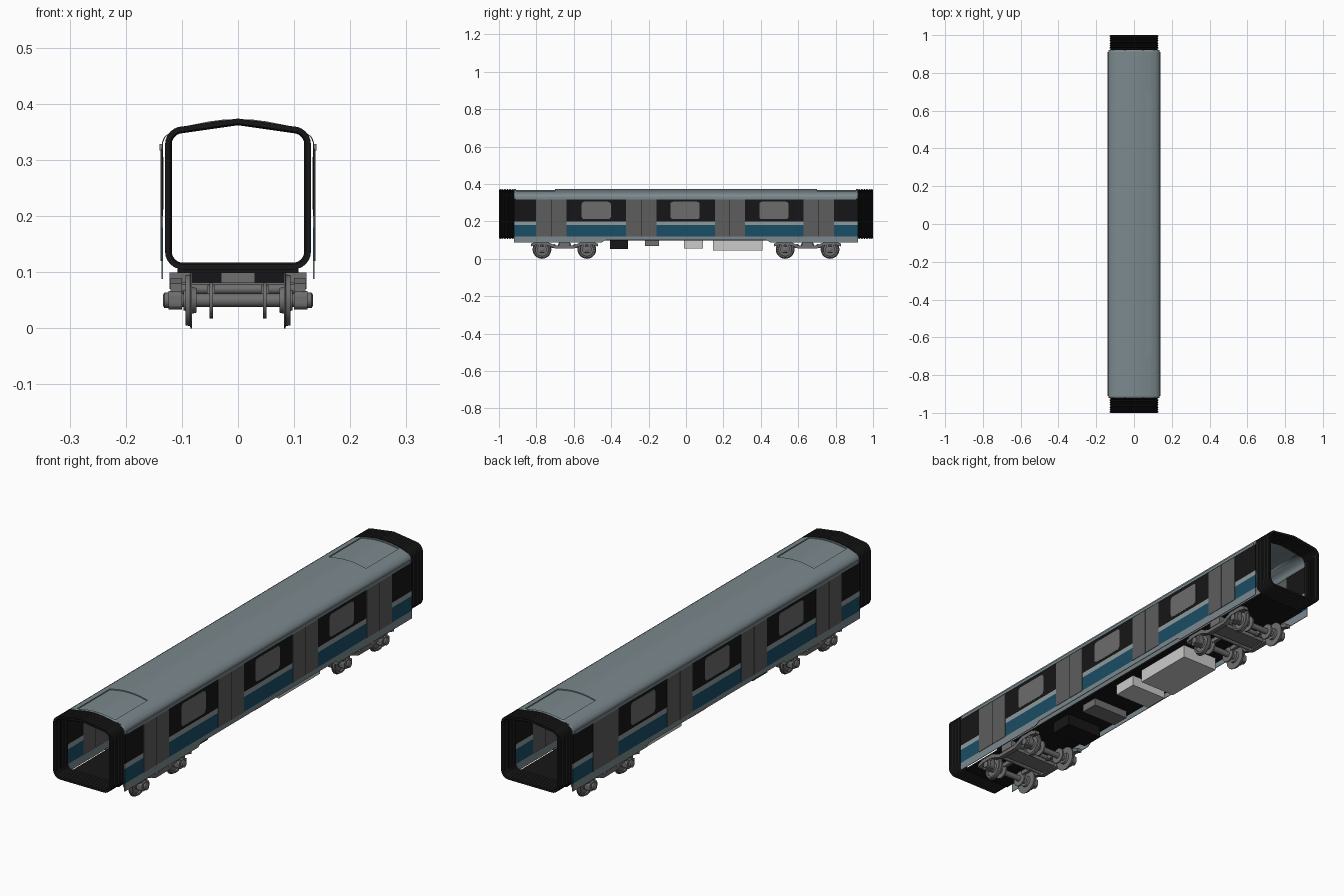
import bpy, bmesh, math

if "Cube" in bpy.data.objects:
    bpy.data.objects.remove(bpy.data.objects["Cube"])


def mat(name, r, g, b):
    m = bpy.data.materials.new(name)
    m.diffuse_color = (r, g, b, 1)
    m.use_nodes = True
    m.node_tree.nodes["Principled BSDF"].inputs["Base Color"].default_value = m.diffuse_color
    return m


SHELL = mat("shell_grey", 0.20, 0.25, 0.27)
BLUE = mat("band_blue", 0.01, 0.075, 0.13)
BLACK = mat("black", 0.008, 0.008, 0.009)
STRIPE = mat("stripe_grey", 0.27, 0.32, 0.34)
DOOR = mat("door_grey", 0.11, 0.11, 0.11)
GLASS = mat("window_grey", 0.15, 0.15, 0.15)
STEEL = mat("steel", 0.16, 0.16, 0.16)
LIGHT = mat("light_grey", 0.55, 0.55, 0.55)


def finish(name, bm, m, smooth=False):
    bmesh.ops.recalc_face_normals(bm, faces=bm.faces)
    me = bpy.data.meshes.new(name)
    bm.to_mesh(me)
    bm.free()
    ob = bpy.data.objects.new(name, me)
    bpy.context.collection.objects.link(ob)
    me.materials.append(m)
    if smooth:
        bpy.ops.object.select_all(action='DESELECT')
        ob.select_set(True)
        bpy.context.view_layer.objects.active = ob
        bpy.ops.object.shade_smooth_by_angle(angle=math.radians(35))
    return ob


def loft(name, rings, m, closed=True, caps=True, torus=False, smooth=False):
    bm = bmesh.new()
    vs = [[bm.verts.new(p) for p in r] for r in rings]
    n = len(rings[0])
    for a, b in zip(vs, vs[1:] + ([vs[0]] if torus else [])):
        for i in range(n if closed else n - 1):
            j = (i + 1) % n
            bm.faces.new((a[i], a[j], b[j], b[i]))
    if caps and closed and not torus:
        bm.faces.new(vs[0])
        bm.faces.new(vs[-1])
    return finish(name, bm, m, smooth)


def prism(name, pts, x0, x1, m):
    # (y, z) polygon extruded along x
    return loft(name, [[(x, y, z) for y, z in pts] for x in (x0, x1)], m)


def box(name, x0, x1, y0, y1, z0, z1, m):
    return prism(name, [(y0, z0), (y1, z0), (y1, z1), (y0, z1)], x0, x1, m)


def lathe(name, prof, y, z, m, n=28):
    # (x, radius) profile turned about an x-parallel axis
    ring = [2 * math.pi * i / n for i in range(n)]
    return loft(name, [[(x, y + r * math.cos(a), z + r * math.sin(a)) for a in ring]
                       for x, r in prof], m, smooth=True)


def rounded(y0, y1, z0, z1, r):
    pts = []
    for k, (cy, cz) in enumerate([(y1 - r, z1 - r), (y0 + r, z1 - r),
                                  (y0 + r, z0 + r), (y1 - r, z0 + r)]):
        for i in range(5):
            a = math.pi / 2 * (k + i / 4)
            pts.append((cy + r * math.cos(a), cz + r * math.sin(a)))
    return pts


# roof shell with a recessed panel near each end
half = [(0.136, 0.317), (0.1355, 0.332), (0.131, 0.342), (0.118, 0.351), (0.1, 0.358),
        (0.0851, 0.3622), (0.085, 0.3622), (0.05, 0.369), (0.025, 0.3722), (0, 0.373)]
prof = half + [(-x, z) for x, z in half[-2::-1]]
ys = [-0.92, -0.91, -0.9099, -0.7001, -0.7]
ys += [-y for y in reversed(ys)]
rings = [[(x, y, z - (0.004 if abs(x) < 0.0851 and 0.70005 < abs(y) < 0.90995 else 0))
          for x, z in prof] for y in ys]
roof = loft("roof", rings, SHELL, closed=False, smooth=True)
# orient outward so the thickness goes inside
if sum(p.normal.z for p in roof.data.polygons) < 0:
    roof.data.flip_normals()
sol = roof.modifiers.new("thickness", 'SOLIDIFY')
sol.thickness = 0.002

# floor
box("floor", -0.108, 0.108, -0.92, 0.92, 0.099, 0.106, BLACK)

# side walls: bands between the doorways, doors, windows
doors = [-0.72, -0.24, 0.235, 0.71]
HALF_DOOR = 0.081
edges = [-0.92] + [d + s * HALF_DOOR for d in doors for s in (-1, 1)] + [0.92]
bands = [("blue_band", 0.12, 0.18, BLUE), ("stripe", 0.18, 0.2, STRIPE),
         ("window_band", 0.2, 0.319, BLACK)]
skirt = [(-0.92, 0.12), (-0.92, 0.088), (-0.45, 0.088), (-0.43, 0.1),
         (0.43, 0.1), (0.45, 0.088), (0.92, 0.088), (0.92, 0.12)]
for s in (-1, 1):
    prism("skirt", skirt, s * 0.1335, s * 0.136, SHELL)
    box("cant_rail", s * 0.134, s * 0.1395, -0.91, 0.91, 0.317, 0.329, SHELL)
    for y0, y1 in zip(edges[::2], edges[1::2]):
        for name, z0, z1, m in bands:
            box(name, s * 0.1335, s * 0.136, y0, y1, z0, z1, m)
    for d in doors:
        for k in (-1, 1):
            a, b = sorted((d + k * 0.0015, d + k * HALF_DOOR))
            box("door_leaf", s * 0.1345, s * 0.138, a, b, 0.12, 0.317, DOOR)
        box("door_seal", s * 0.135, s * 0.137, d - 0.0015, d + 0.0015, 0.12, 0.317, BLACK)
    for y in (-0.48, -0.005, 0.47):
        prism("window", rounded(y - 0.078, y + 0.078, 0.212, 0.305, 0.014),
              s * 0.133, s * 0.1368, GLASS)


# pleated gangway bellows at both ends
def outline(d, y):
    pts, r = [], 0.026 + d
    for k, (cx, cz) in enumerate([(0.098, 0.328), (-0.098, 0.328),
                                  (-0.098, 0.137), (0.098, 0.137)]):
        if k == 1:
            pts.append((0, y, 0.342 + r))
        for i in range(7):
            a = math.pi / 2 * (k + i / 6)
            pts.append((cx + r * math.cos(a), y, cz + r * math.sin(a)))
    return pts


for s in (-1, 1):
    n = 18
    outer = [outline(0.006 if i % 2 == 0 else 0.0, s * (0.918 + 0.082 * i / n))
             for i in range(n + 1)]
    inner = [outline(-0.003 if i % 2 == 0 else -0.006, s * (0.918 + 0.082 * i / n))
             for i in range(n, -1, -1)]
    loft("gangway_bellows", outer + inner, BLACK, torus=True)

# underfloor equipment boxes
for name, y0, y1, z0, m in [("battery_box", -0.405, -0.31, 0.052, BLACK),
                            ("compressor_box", -0.22, -0.145, 0.068, STEEL),
                            ("control_box", -0.01, 0.092, 0.055, LIGHT),
                            ("inverter_box", 0.145, 0.41, 0.045, LIGHT)]:
    box(name, -0.082, 0.082, y0, y1, z0, 0.1, m)

# bogies
fh = [(0, 0.055), (0.05, 0.055), (0.075, 0.066), (0.1, 0.074), (0.15, 0.074), (0.18, 0.066),
      (0.18, 0.08), (0.155, 0.09), (0.09, 0.09), (0.065, 0.078), (0.045, 0.07), (0, 0.07)]
wheel = [(0.074, 0.012), (0.074, 0.022), (0.082, 0.024), (0.082, 0.05), (0.0845, 0.05),
         (0.0855, 0.046), (0.094, 0.0445), (0.094, 0.037), (0.089, 0.035), (0.089, 0.02),
         (0.097, 0.018), (0.097, 0.012)]
for c in (-0.65, 0.65):
    frame = [(c + y, z) for y, z in fh] + [(c - y, z) for y, z in fh[-2:0:-1]]
    box("bogie_bolster", -0.1, 0.1, c - 0.035, c + 0.035, 0.06, 0.082, STEEL)
    lathe("bogie_crossbar", [(-0.1, 0.009), (0.1, 0.009)], c - 0.055, 0.07, STEEL, 16)
    lathe("bogie_crossbar", [(-0.1, 0.009), (0.1, 0.009)], c + 0.055, 0.07, STEEL, 16)
    box("bogie_pivot", -0.03, 0.03, c - 0.03, c + 0.03, 0.08, 0.1, STEEL)
    for s in (-1, 1):
        prism("bogie_side_frame", frame, s * 0.1, s * 0.12, STEEL)
        box("air_spring", s * 0.085, s * 0.122, c - 0.03, c + 0.03, 0.07, 0.1, STEEL)
    for k in (-1, 1):
        y = c + k * 0.12
        lathe("axle", [(-0.128, 0.012), (0.128, 0.012)], y, 0.05, STEEL, 20)
        for s in (-1, 1):
            lathe("wheel", [(s * x, r) for x, r in wheel], y, 0.05, STEEL, 36)
            lathe("brake_disc", [(s * 0.045, 0.032), (s * 0.051, 0.032)], y, 0.05, STEEL)
            prism("axle_box", rounded(y - 0.024, y + 0.024, 0.034, 0.067, 0.01),
                  s * 0.1, s * 0.124, STEEL)
            lathe("axle_cap", [(s * 0.124, 0.014), (s * 0.131, 0.014), (s * 0.134, 0.009)],
                  y, 0.05, STEEL, 16)
            for t in (-1, 1):
                box("primary_spring", s * 0.102, s * 0.118, y + t * 0.014 - 0.007,
                    y + t * 0.014 + 0.007, 0.06, 0.08, STEEL)
            # brake caliper arm reaching from the bolster to the disc
            y0, y1 = sorted((c + k * 0.05, c + k * 0.1))
            box("brake_caliper", s * 0.041, s * 0.055, y0, y1, 0.058, 0.076, STEEL)
